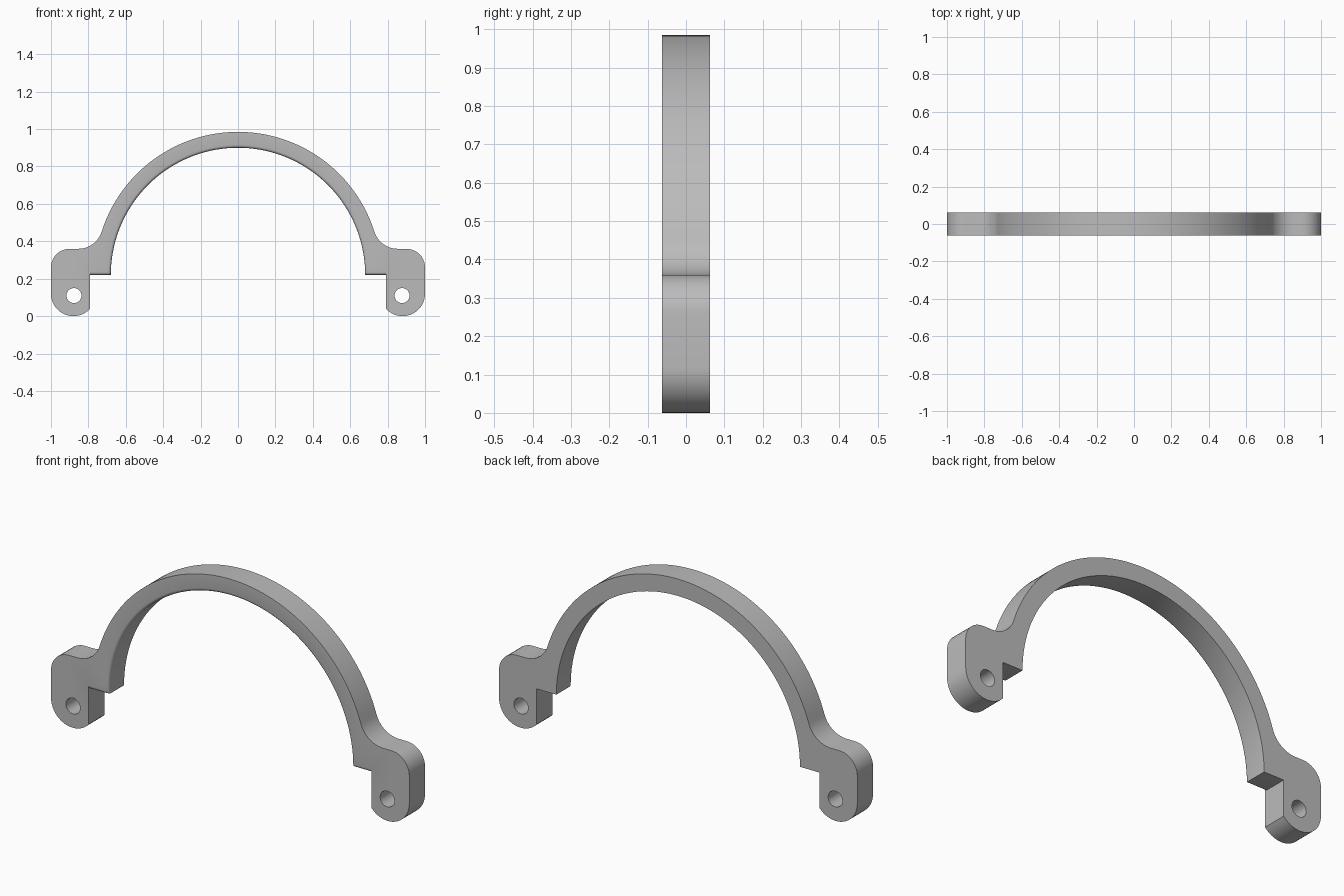
import bpy
import bmesh
from math import sin, cos, pi, atan2, sqrt

old = bpy.data.objects.get("Cube")
if old:
    bpy.data.objects.remove(old, do_unlink=True)

HALF = 0.0625                      # half the clamp thickness
BASE = 0.22                        # height of the arch centre
INNER, OUTER = 0.68, 0.765         # arch radii
NECK, LUG_TOP = 0.13, 0.36         # neck fillet radius, lug shoulder height
STEP = 0.79                        # inner side of the lug
FOOT = 0.12                        # lug foot radius
ROUND = 0.015                      # rounded front inner rim


def arc(cx, cz, r, a0, a1, n):
    steps = [a0 + (a1 - a0) * i / n for i in range(n + 1)]
    return [(cx + r * cos(a), cz + r * sin(a)) for a in steps]


def mirrored(points):
    return [(-x, z) for x, z in reversed(points)]


def outline(inset):
    """Clamp outline, with the inner rim and step moved into the material."""
    neck_z = LUG_TOP + NECK
    neck_x = sqrt((OUTER + NECK) ** 2 - (neck_z - BASE) ** 2)
    join = atan2(neck_z - BASE, neck_x)
    foot_end = pi + atan2(sqrt(FOOT ** 2 - (1 - FOOT - STEP) ** 2), 1 - FOOT - STEP)
    right = arc(neck_x, neck_z, NECK, pi + join, 1.5 * pi, 12)       # neck
    right += arc(0.9, LUG_TOP - 0.1, 0.1, pi / 2, 0, 10)            # shoulder
    right += arc(1 - FOOT, FOOT, FOOT, 0, foot_end - 2 * pi, 20)    # foot
    right += [(STEP, BASE + inset)]                                # step
    top = arc(0, BASE, OUTER, pi - join, join, 64)[1:-1]
    start = atan2(inset, INNER)
    rim = arc(0, BASE, INNER + inset, start, pi - start, 72)
    return top + right + rim + mirrored(right)


def make_material(name, color):
    mat = bpy.data.materials.new(name)
    mat.use_nodes = True
    mat.diffuse_color = color
    mat.node_tree.nodes["Principled BSDF"].inputs["Base Color"].default_value = color
    return mat


bm = bmesh.new()


def loft(layers):
    """Join matching outlines at several depths; return both end loops."""
    rings = [[bm.verts.new((x, y, z)) for x, z in pts] for y, pts in layers]
    n = len(rings[0])
    for a, b in zip(rings, rings[1:]):
        for i in range(n):
            j = (i + 1) % n
            bm.faces.new((a[i], a[j], b[j], b[i]))
    return [[bm.edges.get((r[i], r[(i + 1) % n])) for i in range(n)]
            for r in (rings[0], rings[-1])]


# Clamp body: the front inner rim is rounded, the back is square
angles = [pi / 2 * i / 4 for i in range(5)]
layers = [(-HALF + ROUND * (1 - cos(a)), outline(ROUND * (1 - sin(a)))) for a in angles]
layers.append((HALF, outline(0)))
front, back = loft(layers)

# Bolt holes through both lugs
for side in (-1, 1):
    hole = arc(side * 0.877, 0.11, 0.04, 0, 2 * pi, 28)[:-1]
    f, b = loft([(-HALF, hole), (HALF, hole)])
    front += f
    back += b

# Flat front and back faces around the holes
for edges, direction in ((front, -1), (back, 1)):
    bmesh.ops.triangle_fill(bm, edges=edges, use_beauty=True, normal=(0, direction, 0))
bmesh.ops.recalc_face_normals(bm, faces=bm.faces[:])

mesh = bpy.data.meshes.new("clamp_bracket")
bm.to_mesh(mesh)
bm.free()
bracket = bpy.data.objects.new("clamp_bracket", mesh)
bpy.context.collection.objects.link(bracket)
mesh.materials.append(make_material("plain grey", (0.5, 0.5, 0.5, 1)))

bpy.ops.object.select_all(action="DESELECT")
bracket.select_set(True)
bpy.context.view_layer.objects.active = bracket
bpy.ops.object.shade_smooth_by_angle(angle=pi / 6)
